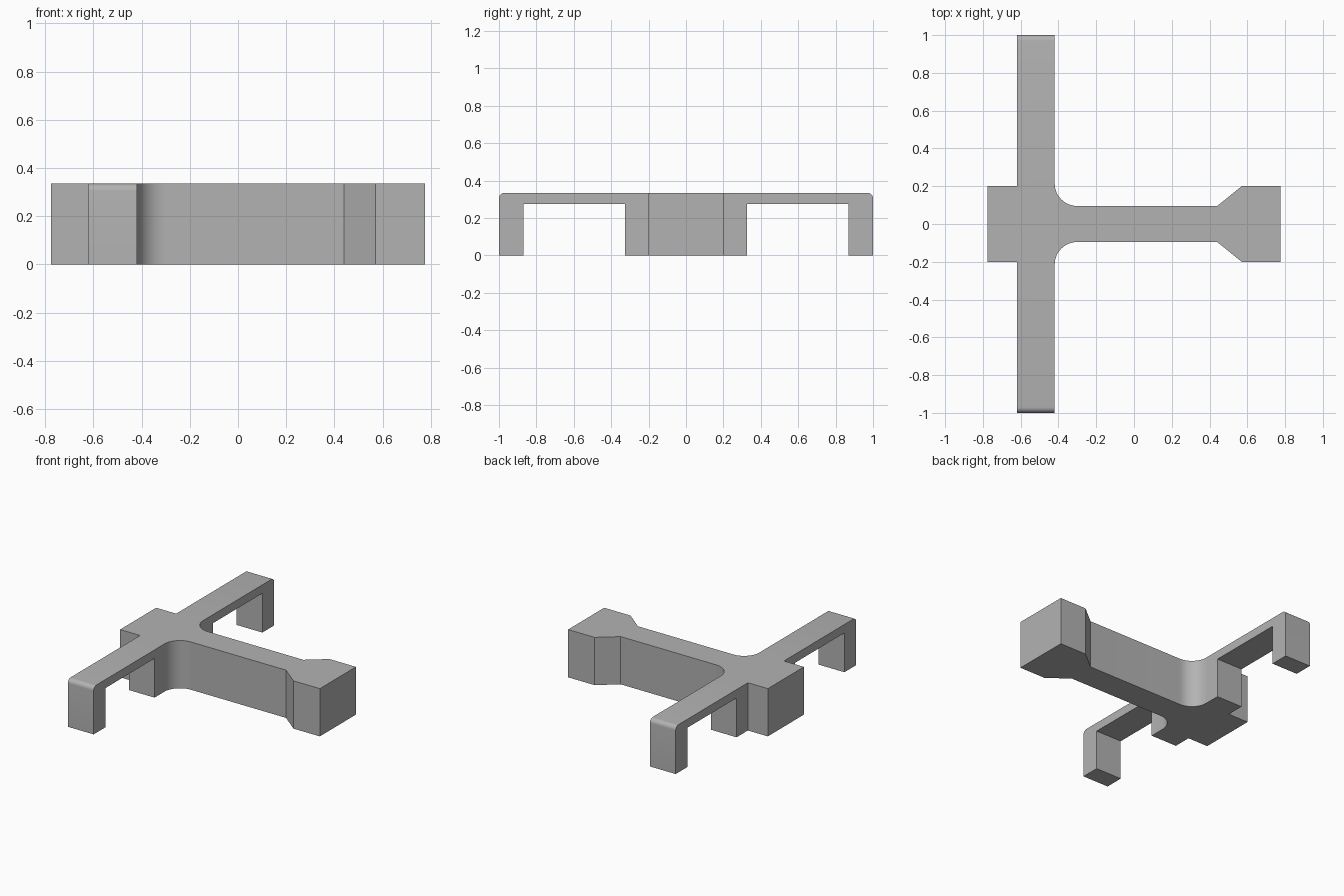
import bpy
import bmesh
from math import sin, cos, pi

cube = bpy.data.objects.get("Cube")
if cube:
    bpy.data.objects.remove(cube, do_unlink=True)

HEIGHT = 0.335
ARM_L, ARM_R = -0.62, -0.42      # arm sides in x
WEB = 0.095                      # half thickness of the long web
FILLET = 0.12
UNDERSIDE = 0.275                # underside of the arms
GAP_IN, GAP_OUT = 0.325, 0.87    # open span under each arm

grey = bpy.data.materials.new("plain grey")
grey.use_nodes = True
colour = (0.45, 0.45, 0.45, 1)
grey.diffuse_color = colour
grey.node_tree.nodes["Principled BSDF"].inputs["Base Color"].default_value = colour


def add_object(name, bm):
    mesh = bpy.data.meshes.new(name)
    bmesh.ops.recalc_face_normals(bm, faces=bm.faces)
    bm.to_mesh(mesh)
    bm.free()
    mesh.materials.append(grey)
    obj = bpy.data.objects.new(name, mesh)
    bpy.context.collection.objects.link(obj)
    return obj


def box(name, x0, x1, y0, y1, z0, z1):
    bm = bmesh.new()
    bmesh.ops.create_cube(bm, size=1)
    for v in bm.verts:
        v.co = ((x0, x1)[v.co.x > 0], (y0, y1)[v.co.y > 0], (z0, z1)[v.co.z > 0])
    return add_object(name, bm)


# Half outline in plan, from the wide foot round to the rear block
steps = 12
half = [(0.775, 0.2), (0.57, 0.2), (0.44, WEB)]
for i in range(steps + 1):
    a = pi / 2 * i / steps
    half.append((ARM_R + FILLET * (1 - sin(a)), WEB + FILLET * (1 - cos(a))))
half += [(ARM_R, 1), (ARM_L, 1), (ARM_L, 0.2), (-0.775, 0.2)]
outline = half + [(x, -y) for x, y in reversed(half)]

# Extruded body with rounded top edges at the arm tips
bm = bmesh.new()
base = bm.faces.new([bm.verts.new((x, y, 0)) for x, y in outline])
top = bmesh.ops.extrude_face_region(bm, geom=[base], use_keep_orig=True)
for v in top["geom"]:
    if isinstance(v, bmesh.types.BMVert):
        v.co.z = HEIGHT
tips = [e for e in bm.edges
        if all(abs(v.co.y) > 0.99 and v.co.z > 0.3 for v in e.verts)]
bmesh.ops.bevel(bm, geom=tips, offset=0.03, segments=6, profile=0.5, affect='EDGES')
body = add_object("cross_bracket", bm)

# Open spans under both arms
bpy.context.view_layer.objects.active = body
for side, name in ((1, "back_gap"), (-1, "front_gap")):
    y0, y1 = sorted((side * GAP_IN, side * GAP_OUT))
    cutter = box(name, ARM_L - 0.1, ARM_R + 0.1, y0, y1, -0.1, UNDERSIDE)
    cutter.hide_render = True
    mod = body.modifiers.new(name, 'BOOLEAN')
    mod.operation = 'DIFFERENCE'
    mod.solver = 'EXACT'
    mod.object = cutter
    bpy.ops.object.modifier_apply(modifier=mod.name)
    bpy.data.objects.remove(cutter, do_unlink=True)

# Smooth fillets, sharp corners
bpy.ops.object.select_all(action='DESELECT')
body.select_set(True)
bpy.ops.object.shade_smooth_by_angle(angle=pi / 6)
